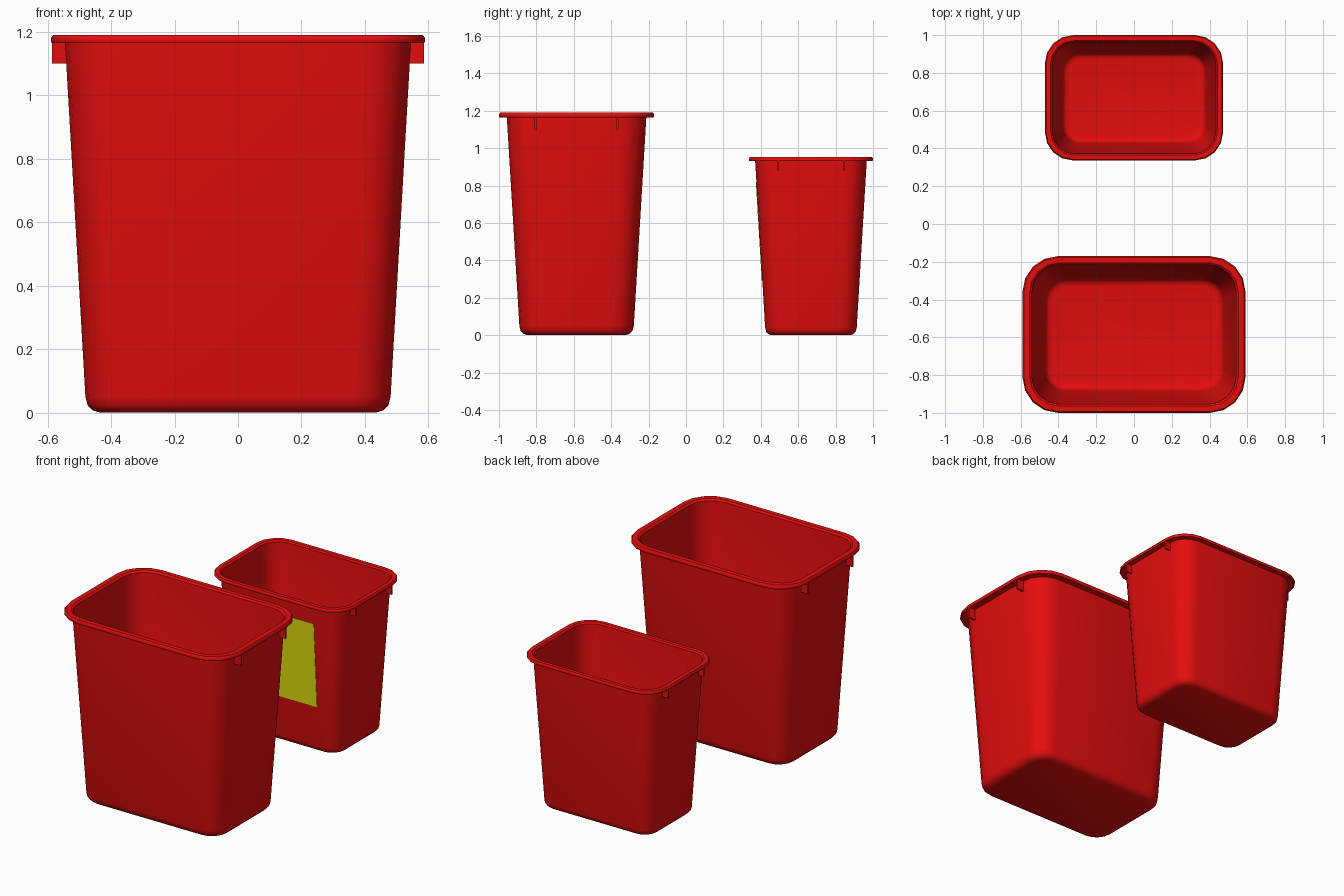
import bpy, bmesh, math
from mathutils import Vector

if "Cube" in bpy.data.objects:
    bpy.data.objects.remove(bpy.data.objects["Cube"], do_unlink=True)


def make_material(name, color):
    m = bpy.data.materials.new(name)
    m.use_nodes = True
    m.diffuse_color = color
    m.node_tree.nodes["Principled BSDF"].inputs["Base Color"].default_value = color
    return m


RED = make_material("red plastic", (0.78, 0.004, 0.004, 1))
YELLOW = make_material("yellow label", (0.78, 0.78, 0.004, 1))

# Shell section: half width, half depth, corner radius, height
SECTION = [
    (.435, .260, .080, 0), (.458, .283, .100, .007), (.474, .299, .113, .023),
    (.481, .306, .120, .050),                                   # outer foot
    (.545, .373, .150, 1.165), (.587, .412, .185, 1.165),       # wall, lip underside
    (.590, .415, .188, 1.170), (.590, .415, .188, 1.180),
    (.583, .408, .182, 1.190), (.552, .379, .155, 1.190),       # lip top
    (.541, .369, .146, 1.180), (.474, .299, .113, .055),        # inner wall
    (.466, .291, .106, .030), (.452, .277, .094, .016), (.430, .255, .075, .011),
]
STEPS = 4


def outline(hx, hy, r, z):
    """Rounded rectangle as a list of points."""
    pts = []
    for q, (sx, sy) in enumerate([(1, 1), (-1, 1), (-1, -1), (1, -1)]):
        for i in range(STEPS + 1):
            a = math.pi / 2 * (q + i / STEPS)
            pts.append(Vector((sx * (hx - r) + r * math.cos(a),
                               sy * (hy - r) + r * math.sin(a), z)))
    return pts


def finish(name, bm, mat, location):
    bmesh.ops.recalc_face_normals(bm, faces=bm.faces)
    mesh = bpy.data.meshes.new(name)
    bm.to_mesh(mesh)
    bm.free()
    mesh.materials.append(mat)
    ob = bpy.data.objects.new(name, mesh)
    ob.location = location
    bpy.context.collection.objects.link(ob)
    return ob


def hexahedron(bm, near, far):
    """Solid between two matching four-point loops."""
    a = [bm.verts.new(p) for p in near]
    b = [bm.verts.new(p) for p in far]
    bm.faces.new(a)
    bm.faces.new(b[::-1])
    for i in range(4):
        j = (i + 1) % 4
        bm.faces.new((a[i], b[i], b[j], a[j]))


def wall(z, column):
    """Outer wall half size at an unscaled height."""
    lo, hi = SECTION[3], SECTION[4]
    return lo[column] + (hi[column] - lo[column]) * (z - lo[3]) / (hi[3] - lo[3])


def make_bin(prefix, scale, y):
    # Shell with rolled lip, inside and outside
    bm = bmesh.new()
    rings = [[bm.verts.new(p * scale) for p in outline(*s)] for s in SECTION]
    n = len(rings[0])
    for low, high in zip(rings, rings[1:]):
        for i in range(n):
            j = (i + 1) % n
            bm.faces.new((low[i], low[j], high[j], high[i]))
    bm.faces.new(rings[0][::-1])
    bm.faces.new(rings[-1])
    shell = finish(prefix + "_bin_shell", bm, RED, (0, y, 0))
    bpy.ops.object.select_all(action="DESELECT")
    shell.select_set(True)
    bpy.context.view_layer.objects.active = shell
    bpy.ops.object.shade_smooth_by_angle(angle=math.radians(38))

    # Ribs under the lip on both short sides
    bm = bmesh.new()
    z0, z1, t = 1.10, 1.168, .006
    for sx in (-1, 1):
        for yc in (-.22, .22):
            side = [(wall(z0, 0) - .002, z0), (.587, z0), (.587, z1), (wall(z1, 0) - .002, z1)]
            loops = [[Vector((sx * x, yc + d, z)) * scale for x, z in side] for d in (-t, t)]
            hexahedron(bm, *loops)
    finish(prefix + "_bin_ribs", bm, RED, (0, y, 0))


make_bin("large", 1.0, -.585)
make_bin("small", .8, .668)

# Label plate lying on the sloping front of the small bin
bm = bmesh.new()
corners = [(-.26, .29), (.26, .29), (.26, .82), (-.26, .82)]
loops = [[Vector((x, -wall(z / .8, 1) * .8 - d, z)) for x, z in corners] for d in (-.001, .003)]
hexahedron(bm, *loops)
finish("front_label", bm, YELLOW, (0, .668, 0))
